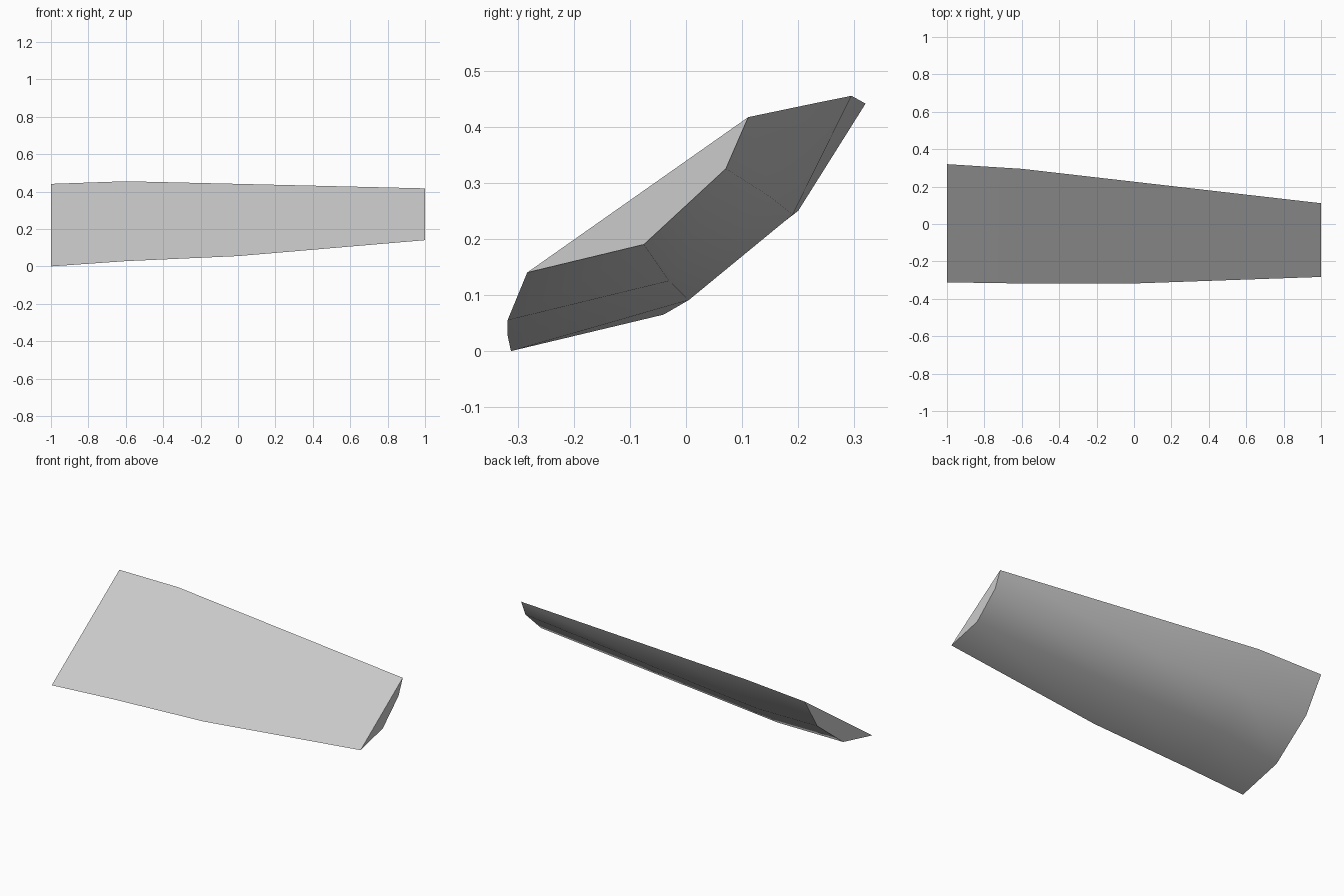
import bpy
import bmesh
import math

if "Cube" in bpy.data.objects:
    bpy.data.objects.remove(bpy.data.objects["Cube"], do_unlink=True)

# One plain grey for the whole panel
grey = bpy.data.materials.new("light grey")
grey.use_nodes = True
colour = (0.6, 0.6, 0.6, 1.0)
grey.diffuse_color = colour
grey.node_tree.nodes["Principled BSDF"].inputs["Base Color"].default_value = colour

# Cross-sections along x: (y, z) from the front edge, under the belly, to the back edge
sections = [
    (-1.0, [(-0.312, 0.0), (-0.04, 0.065), (0.2, 0.25), (0.32, 0.441)]),
    (-0.6, [(-0.318, 0.028), (0.005, 0.091), (0.19, 0.243), (0.295, 0.455)]),
    (0.0, [(-0.318, 0.055), (-0.03, 0.125), (0.15, 0.275), (0.226, 0.441)]),
    (1.0, [(-0.283, 0.14), (-0.075, 0.19), (0.071, 0.325), (0.111, 0.417)]),
]

bm = bmesh.new()
rings = [[bm.verts.new((x, y, z)) for y, z in pts] for x, pts in sections]

# Curved underside, and the flat upper face closing each ring
for a, b in zip(rings, rings[1:]):
    for i in range(len(a)):
        j = (i + 1) % len(a)
        bm.faces.new((a[i], a[j], b[j], b[i]))

# Flat end caps
bm.faces.new(rings[0])
bm.faces.new(rings[-1])
bmesh.ops.recalc_face_normals(bm, faces=bm.faces)

mesh = bpy.data.meshes.new("curved_panel")
bm.to_mesh(mesh)
bm.free()
mesh.materials.append(grey)
panel = bpy.data.objects.new("curved_panel", mesh)
bpy.context.collection.objects.link(panel)

# Soft belly, crisp rim
bpy.ops.object.select_all(action="DESELECT")
panel.select_set(True)
bpy.context.view_layer.objects.active = panel
bpy.ops.object.shade_smooth_by_angle(angle=math.radians(40))
